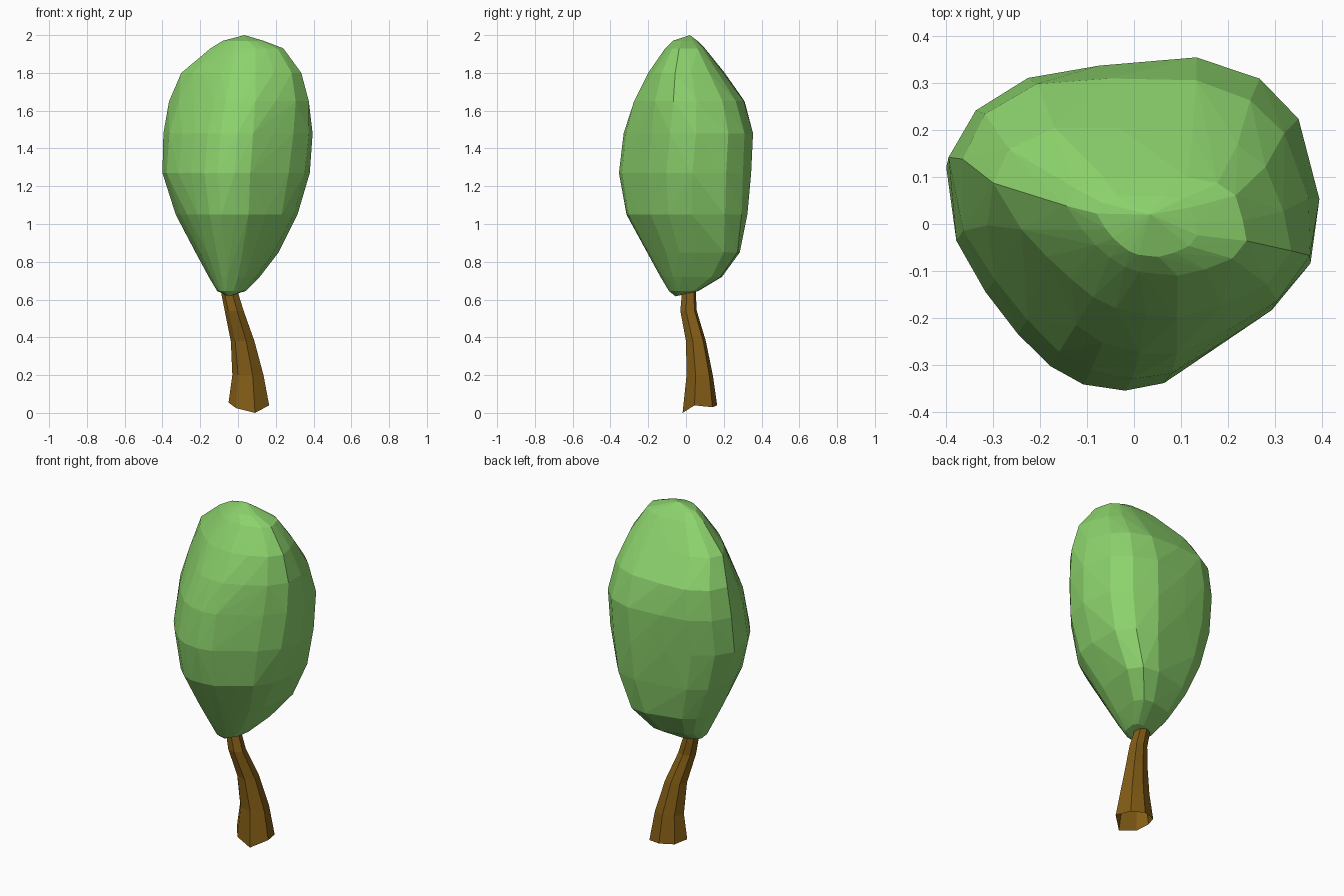
import bpy, bmesh, math


def material(name, color):
    m = bpy.data.materials.new(name)
    m.diffuse_color = (*color, 1)
    return m


def fit(section, x0, x1, y0, y1, full=0.0, skew=0.0):
    """Fit a section to a box; full swells all corners, skew favours left-back/right-front."""
    def unit(pts):
        lo = [min(p[k] for p in pts) for k in (0, 1)]
        hi = [max(p[k] for p in pts) for k in (0, 1)]
        return [[2 * (p[k] - lo[k]) / (hi[k] - lo[k]) - 1 for k in (0, 1)] for p in pts]
    pts = []
    for u, v in unit(section):
        s = math.sin(2 * math.atan2(v, u))
        r = 1 + full * abs(s) - skew * s
        pts.append((u * r, v * r))
    return [((x0 + x1) / 2 + u * (x1 - x0) / 2, (y0 + y1) / 2 + v * (y1 - y0) / 2)
            for u, v in unit(pts)]


def finish(name, bm, mat):
    bmesh.ops.recalc_face_normals(bm, faces=bm.faces)
    me = bpy.data.meshes.new(name)
    bm.to_mesh(me)
    bm.free()
    me.materials.append(mat)
    bpy.context.collection.objects.link(bpy.data.objects.new(name, me))


leaf = material("leaf green", (0.262, 0.645, 0.150))
bark = material("bark brown", (0.225, 0.108, 0.008))

# Crown: convex faceted skin over irregular rounded rings
outline = [(0.395, 0.04), (0.37, -0.10), (0.285, -0.20), (0.18, -0.27),
           (0.075, -0.34), (-0.01, -0.355), (-0.10, -0.34), (-0.17, -0.30),
           (-0.24, -0.23), (-0.31, -0.14), (-0.375, -0.03), (-0.40, 0.13),
           (-0.34, 0.23), (-0.23, 0.30), (-0.08, 0.33), (0.13, 0.355),
           (0.27, 0.31), (0.355, 0.22)]
crown_rings = [  # z, xmin, xmax, ymin, ymax, full, skew
    (0.645, -0.11, 0.04, -0.09, 0.065, 0.2, -0.1),
    (0.72, -0.155, 0.115, -0.135, 0.19, 0.22, -0.08),
    (0.85, -0.225, 0.215, -0.205, 0.285, 0.2, -0.08),
    (1.05, -0.33, 0.315, -0.315, 0.325, 0.08, -0.03),
    (1.27, -0.40, 0.38, -0.355, 0.345, 0.0, -0.01),
    (1.48, -0.395, 0.395, -0.33, 0.355, 0.0, 0.02),
    (1.65, -0.365, 0.375, -0.275, 0.31, 0.02, 0.09),
    (1.80, -0.30, 0.335, -0.20, 0.205, 0.08, 0.13),
    (1.93, -0.145, 0.24, -0.11, 0.10, 0.12, 0.1),
    (1.97, -0.08, 0.135, -0.07, 0.06, 0.1, 0.1),
]
bm = bmesh.new()
for z, *shape in crown_rings:
    for x, y in fit(outline, *shape):
        bm.verts.new((x, y, z))
for tip in ((-0.05, -0.055, 0.617), (0.035, 0.02, 2.0)):
    bm.verts.new(tip)
bmesh.ops.convex_hull(bm, input=bm.verts[:])
bmesh.ops.delete(bm, geom=[v for v in bm.verts if not v.link_faces], context='VERTS')
finish("crown", bm, leaf)

# Trunk: bent seven-sided tube, open and uneven at the foot
foot = [(0.09, -0.018), (0.165, 0.045), (0.14, 0.14), (0.06, 0.165),
        (-0.02, 0.135), (-0.05, 0.06), (-0.01, 0.01)]
foot_z = [0.0, 0.04, 0.03, 0.04, 0.045, 0.055, 0.025]
trunk_rings = [
    (0.03, -0.05, 0.165, -0.018, 0.165),
    (0.20, -0.03, 0.135, 0.003, 0.142),
    (0.38, -0.038, 0.087, 0.0, 0.105),
    (0.54, -0.07, 0.03, -0.03, 0.057),
    (0.63, -0.088, 0.002, -0.022, 0.052),
    (0.70, -0.09, -0.005, -0.02, 0.05),
]
bm = bmesh.new()
loops = []
for k, (z, *box) in enumerate(trunk_rings):
    loops.append([bm.verts.new((x, y, z if k else foot_z[i]))
                  for i, (x, y) in enumerate(fit(foot, *box))])
for a, b in zip(loops, loops[1:]):
    for i in range(len(foot)):
        j = (i + 1) % len(foot)
        bm.faces.new((a[i], a[j], b[j], b[i]))
finish("trunk", bm, bark)
